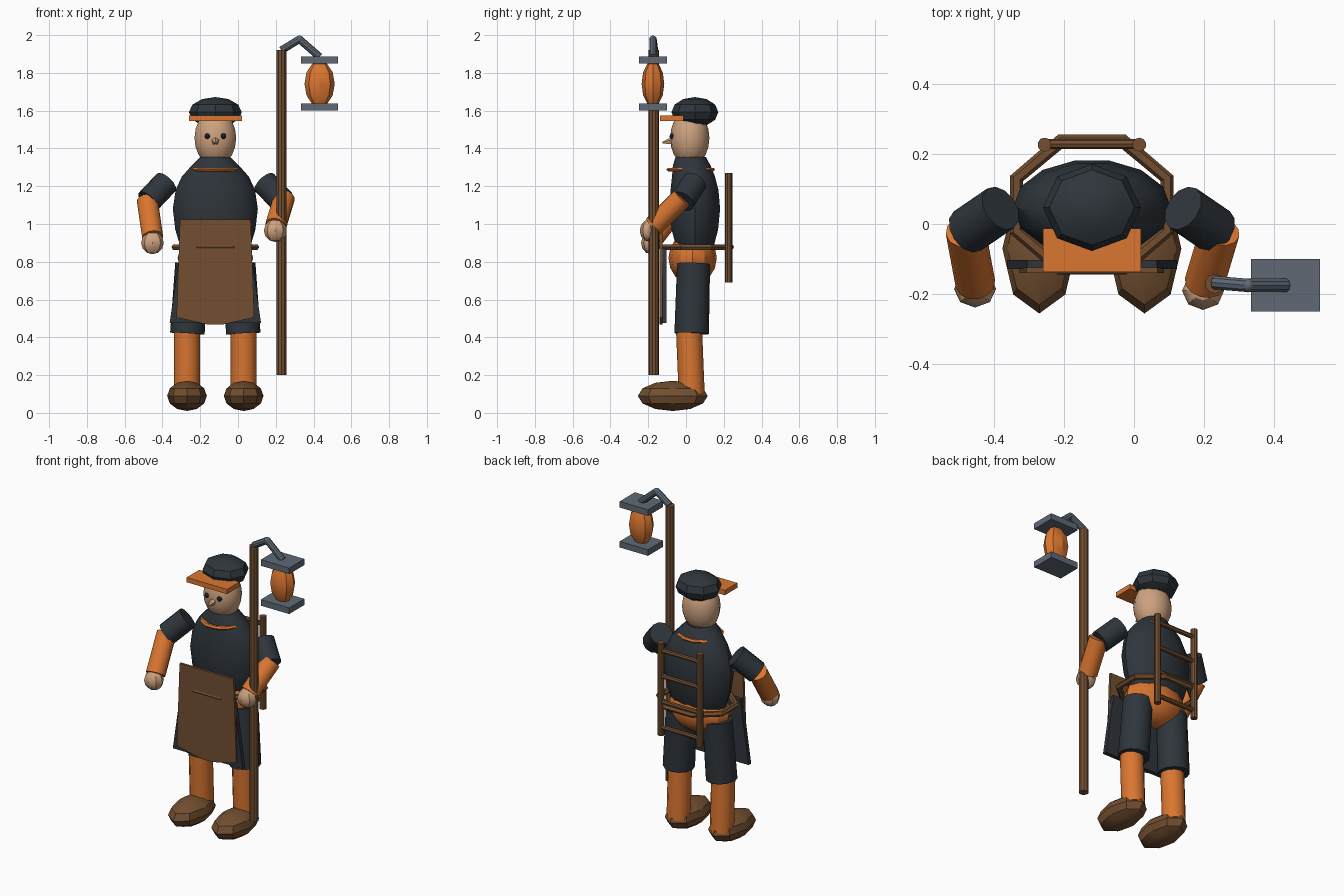
import bpy, bmesh, math
from mathutils import Vector, Matrix

if "Cube" in bpy.data.objects:
    bpy.data.objects.remove(bpy.data.objects["Cube"])

CX = -0.12  # body centre line


def mat(name, rgb):
    m = bpy.data.materials.new(name)
    m.diffuse_color = (*rgb, 1)
    m.use_nodes = True
    m.node_tree.nodes["Principled BSDF"].inputs["Base Color"].default_value = m.diffuse_color
    return m


ORANGE = mat("orange", (0.70, 0.18, 0.03))
DARK = mat("dark_slate", (0.028, 0.036, 0.044))
BROWN = mat("brown", (0.17, 0.078, 0.03))
SKIN = mat("skin", (0.61, 0.36, 0.21))
STEEL = mat("steel_grey", (0.115, 0.141, 0.178))
BLACK = mat("eye_black", (0.012, 0.013, 0.016))


def finish(bm, name, material, smooth=True):
    bmesh.ops.recalc_face_normals(bm, faces=bm.faces)
    me = bpy.data.meshes.new(name)
    bm.to_mesh(me)
    bm.free()
    me.materials.append(material)
    ob = bpy.data.objects.new(name, me)
    bpy.context.collection.objects.link(ob)
    if smooth:
        bpy.ops.object.select_all(action='DESELECT')
        ob.select_set(True)
        bpy.context.view_layer.objects.active = ob
        bpy.ops.object.shade_smooth_by_angle(angle=math.radians(32))
    return ob


def ball(name, material, c, r, seg=8, rings=6, smooth=True):
    bm = bmesh.new()
    bmesh.ops.create_uvsphere(bm, u_segments=seg, v_segments=rings, radius=1)
    bmesh.ops.transform(bm, matrix=Matrix.Translation(c) @ Matrix.Diagonal((*r, 1)), verts=bm.verts)
    return finish(bm, name, material, smooth)


def rod(name, material, a, b, r1, r2=None, seg=12):
    a, b = Vector(a), Vector(b)
    d = b - a
    bm = bmesh.new()
    bmesh.ops.create_cone(bm, cap_ends=True, segments=seg, radius1=r1,
                          radius2=r1 if r2 is None else r2, depth=d.length)
    rot = d.to_track_quat('Z', 'Y').to_matrix().to_4x4()
    bmesh.ops.transform(bm, matrix=Matrix.Translation((a + b) / 2) @ rot, verts=bm.verts)
    return finish(bm, name, material)


def box(name, material, lo, hi):
    lo, hi = Vector(lo), Vector(hi)
    bm = bmesh.new()
    bmesh.ops.create_cube(bm, size=1)
    bmesh.ops.transform(bm, matrix=Matrix.Translation((lo + hi) / 2) @ Matrix.Diagonal((*(hi - lo), 1)),
                        verts=bm.verts)
    return finish(bm, name, material, False)


def loft(name, material, rings, seg=14):
    """Stack of ellipses: (z, centre y, x radius, y radius)."""
    bm = bmesh.new()
    loops = []
    for z, cy, rx, ry in rings:
        loops.append([bm.verts.new((CX + rx * math.cos(t), cy + ry * math.sin(t), z))
                      for t in (2 * math.pi * i / seg for i in range(seg))])
    for p, q in zip(loops, loops[1:]):
        for i in range(seg):
            j = (i + 1) % seg
            bm.faces.new((p[i], p[j], q[j], q[i]))
    bm.faces.new(loops[0])
    bm.faces.new(loops[-1])
    return finish(bm, name, material)


def hoop(name, material, c, rx, ry, tube, tube_z, seg, phase=0.0, sides=6):
    """Flat ring around the body with a pointed tube section."""
    bm = bmesh.new()
    loops = []
    for i in range(seg):
        t = phase + 2 * math.pi * i / seg
        loops.append([bm.verts.new((c[0] + (rx + tube * math.cos(u)) * math.cos(t),
                                    c[1] + (ry + tube * math.cos(u)) * math.sin(t),
                                    c[2] + tube_z * math.sin(u)))
                      for u in (2 * math.pi * k / sides for k in range(sides))])
    for i in range(seg):
        p, q = loops[i], loops[(i + 1) % seg]
        for k in range(sides):
            n = (k + 1) % sides
            bm.faces.new((p[k], q[k], q[n], p[n]))
    return finish(bm, name, material)


def plate(name, material, outline, y0, y1):
    """Upright panel from an x/z outline, symmetric about the body centre."""
    pts = outline + [(-x, z) for x, z in reversed(outline)]
    bm = bmesh.new()
    face = bm.faces.new([bm.verts.new((CX + x, y0, z)) for x, z in pts])
    ext = bmesh.ops.extrude_face_region(bm, geom=[face])
    bmesh.ops.translate(bm, vec=(0, y1 - y0, 0),
                        verts=[v for v in ext["geom"] if isinstance(v, bmesh.types.BMVert)])
    return finish(bm, name, material, False)


# Legs, shoes, upper arms, eyes: both sides
for side, s in (("left", -1), ("right", 1)):
    x = CX + s * 0.15
    ball(side + "_shoe", BROWN, (x, -0.07, 0.09), (0.105, 0.185, 0.08))
    rod(side + "_shin", ORANGE, (x, 0.03, 0.1), (x, 0.015, 0.47), 0.069)
    rod(side + "_trouser_leg", DARK, (CX + s * 0.148, 0.03, 0.42), (CX + s * 0.125, 0.04, 0.79), 0.092, 0.088)
    rod(side + "_sleeve", DARK, (CX + s * 0.26, 0.045, 1.22), (CX + s * 0.355, -0.02, 1.12), 0.068)
    ball(side + "_eye", BLACK, (CX + s * 0.043, -0.073, 1.465), (0.015, 0.014, 0.015), 10, 6)

# Forearms and hands
rod("left_forearm", ORANGE, (-0.48, -0.02, 1.125), (-0.452, -0.17, 0.93), 0.057)
ball("left_hand", SKIN, (-0.453, -0.185, 0.9), (0.06, 0.053, 0.06))
rod("right_forearm", ORANGE, (0.245, -0.02, 1.14), (0.2, -0.17, 0.99), 0.057)
ball("right_hand", SKIN, (0.197, -0.19, 0.965), (0.06, 0.055, 0.06))

# Hips, torso, collar and belt
ball("hips", ORANGE, (CX, 0.035, 0.82), (0.2, 0.128, 0.14), 12, 8)
loft("torso", DARK, [(0.83, 0.045, 0.15, 0.085), (0.88, 0.047, 0.185, 0.102), (0.97, 0.047, 0.212, 0.126),
                     (1.08, 0.047, 0.225, 0.137), (1.18, 0.045, 0.21, 0.13), (1.25, 0.04, 0.178, 0.117),
                     (1.31, 0.03, 0.125, 0.102), (1.355, 0.025, 0.08, 0.082)])
hoop("collar", ORANGE, (CX, 0.025, 1.288), 0.117, 0.117, 0.016, 0.011, 12, math.pi / 12)
hoop("belt", BROWN, (CX, 0.055, 0.878), 0.232, 0.196, 0.02, 0.017, 8, math.pi / 8)

# Apron: leather panel over dark skirt panel
plate("apron", BROWN, [(-0.187, 1.025), (-0.206, 0.505), (-0.04, 0.468)], -0.14, -0.124)
plate("skirt_panel", DARK, [(-0.185, 0.87), (-0.242, 0.475)], -0.128, -0.102)

# Head, nose and cap
ball("head", SKIN, (CX, 0.02, 1.455), (0.113, 0.104, 0.15), 14, 10)
rod("nose", SKIN, (CX, -0.07, 1.44), (CX, -0.125, 1.43), 0.024, 0.004, 5)
ball("cap", DARK, (CX, 0.047, 1.592), (0.14, 0.124, 0.08))
box("cap_brim", ORANGE, (-0.26, -0.137, 1.545), (0.02, -0.013, 1.575))

# Ladder-like pack frame
for i, x in enumerate((-0.255, 0.015)):
    rod("frame_post_%d" % i, BROWN, (x, 0.226, 0.69), (x, 0.226, 1.27), 0.02, seg=10)
for i in range(4):
    z = 0.74 + 0.16 * i
    rod("frame_rung_%d" % i, BROWN, (-0.255, 0.228, z), (0.015, 0.228, z), 0.014, seg=8)

# Staff with hook and hanging lantern
rod("staff", BROWN, (0.23, -0.17, 0.2), (0.23, -0.17, 1.92), 0.028, seg=10)
hook = [(0.23, -0.167, 1.92), (0.325, -0.175, 1.978), (0.432, -0.175, 1.885)]
for i in range(2):
    rod("hook_bar_%d" % i, STEEL, hook[i], hook[i + 1], 0.02, seg=10)
ball("hook_bend", STEEL, hook[1], (0.02, 0.02, 0.02), 10, 6)
ball("lantern_glass", ORANGE, (0.432, -0.175, 1.742), (0.08, 0.06, 0.122))
for label, z in (("base", 1.6), ("top", 1.85)):
    box("lantern_" + label, STEEL, (0.333, -0.25, z), (0.53, -0.1, z + 0.038))
